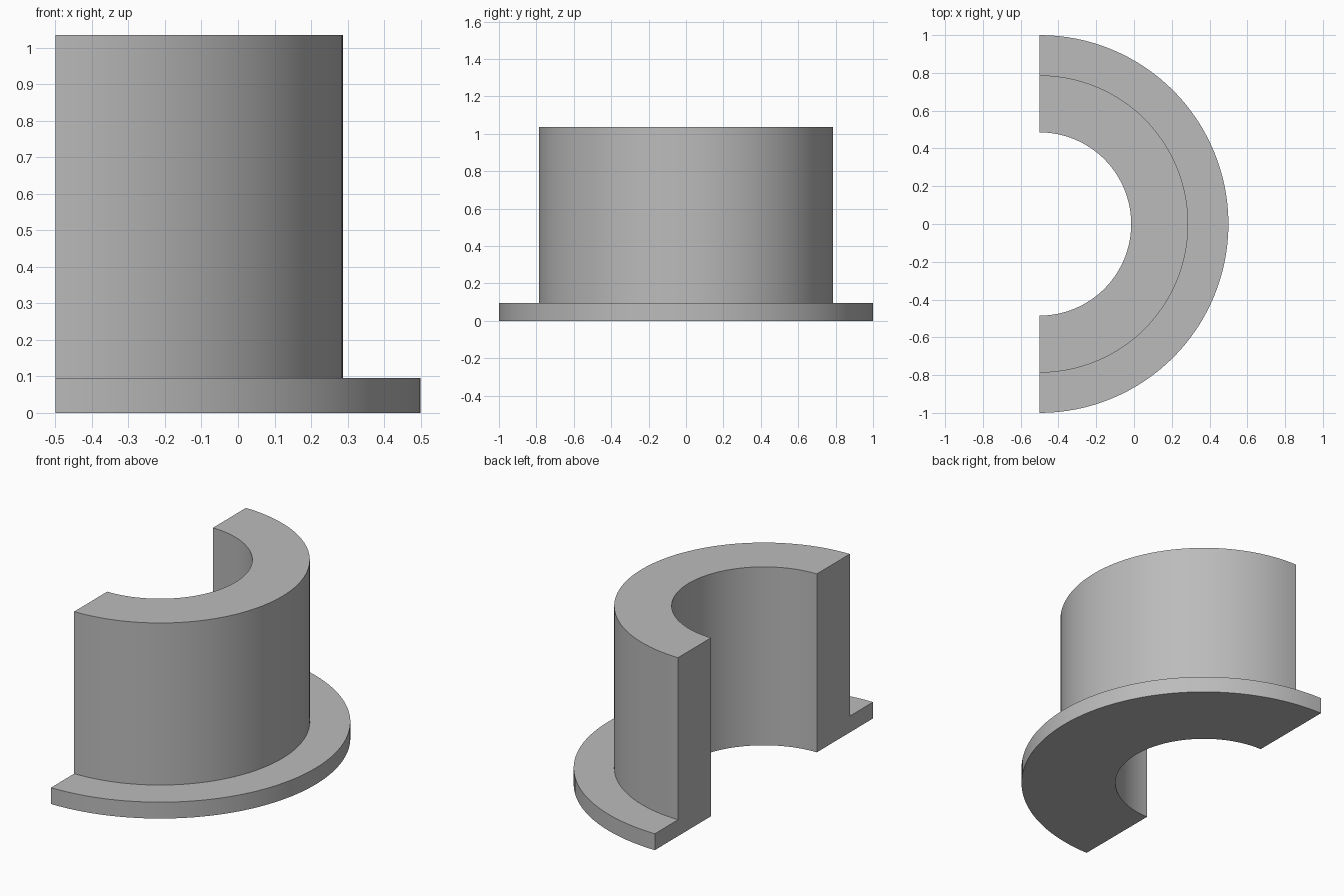
import bpy, bmesh, math

if "Cube" in bpy.data.objects:
    bpy.data.objects.remove(bpy.data.objects["Cube"])

AXIS_X = -0.5          # centre line of the half ring
SEGMENTS = 64
# L-shaped section as (radius, height)
SECTION = [(0.485, 0), (1.0, 0), (1.0, 0.095), (0.787, 0.095),
           (0.787, 1.035), (0.485, 1.035)]

grey = bpy.data.materials.new("grey")
grey.diffuse_color = (0.5, 0.5, 0.5, 1)
grey.use_nodes = True
grey.node_tree.nodes["Principled BSDF"].inputs["Base Color"].default_value = grey.diffuse_color

# Flanged half bushing: section swept through 180 degrees
bm = bmesh.new()
rings = []
for i in range(SEGMENTS + 1):
    a = -math.pi / 2 + math.pi * i / SEGMENTS
    rings.append([bm.verts.new((AXIS_X + r * math.cos(a), r * math.sin(a), z))
                  for r, z in SECTION])
n = len(SECTION)
for p, q in zip(rings, rings[1:]):
    for j in range(n):
        k = (j + 1) % n
        bm.faces.new((p[j], p[k], q[k], q[j]))

# Flat cut ends, each split into flange and sleeve wall
for ring in (rings[0], rings[-1]):
    bm.faces.new(ring)
bmesh.ops.recalc_face_normals(bm, faces=bm.faces)

mesh = bpy.data.meshes.new("flanged_half_bushing")
bm.to_mesh(mesh)
bm.free()
mesh.materials.append(grey)
bushing = bpy.data.objects.new("flanged_half_bushing", mesh)
bpy.context.collection.objects.link(bushing)

# Smooth curved walls, crisp edges
bpy.context.view_layer.objects.active = bushing
bushing.select_set(True)
bpy.ops.object.shade_smooth_by_angle(angle=math.radians(30))
